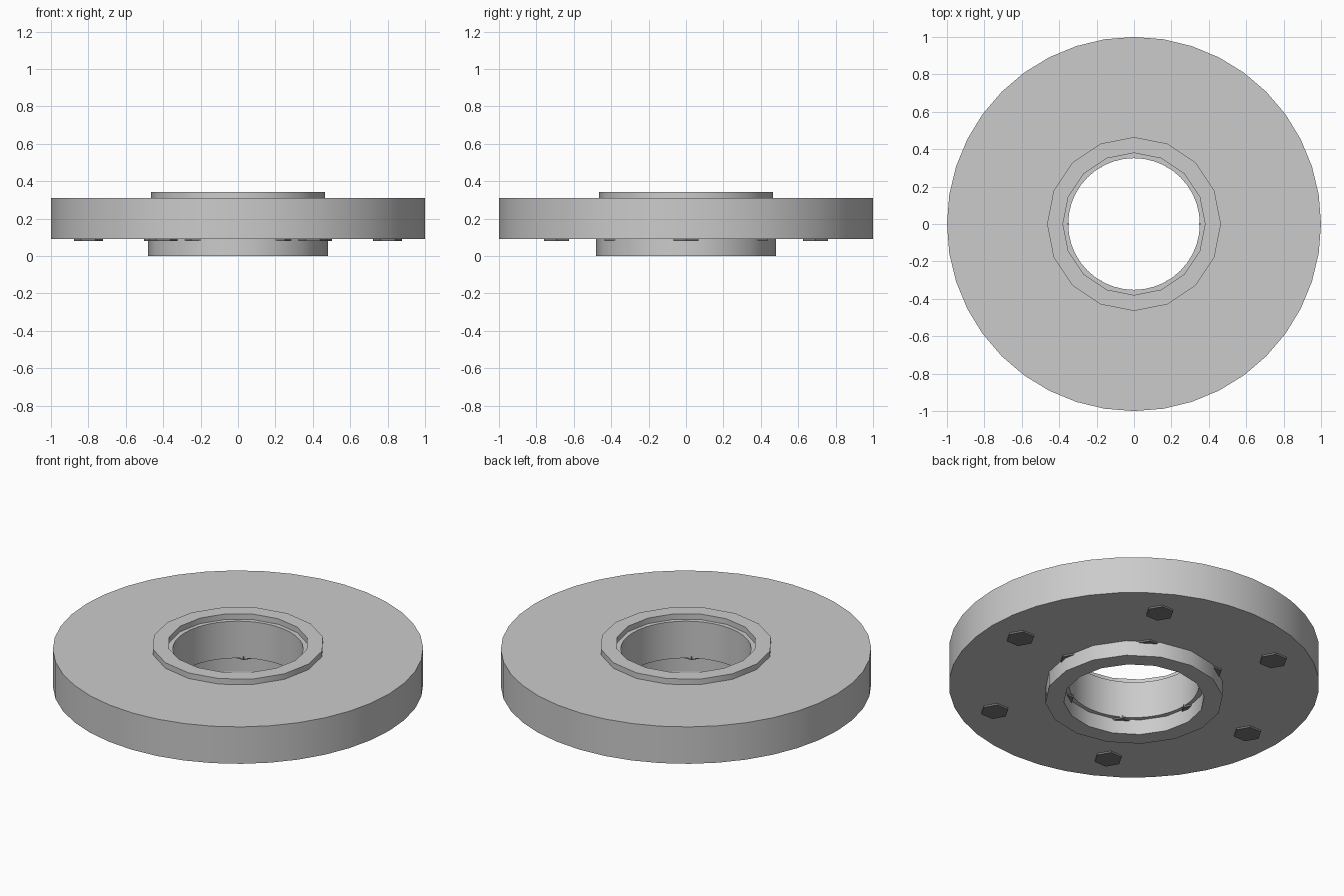
import bpy, bmesh, math

if "Cube" in bpy.data.objects:
    bpy.data.objects.remove(bpy.data.objects["Cube"])

dark = bpy.data.materials.new("dark_bolt")
dark.diffuse_color = (0.2, 0.2, 0.2, 1)
dark.use_nodes = True
dark.node_tree.nodes["Principled BSDF"].inputs["Base Color"].default_value = dark.diffuse_color


def finish(name, bm, smooth=True):
    bmesh.ops.recalc_face_normals(bm, faces=bm.faces[:])
    mesh = bpy.data.meshes.new(name)
    bm.to_mesh(mesh)
    bm.free()
    obj = bpy.data.objects.new(name, mesh)
    bpy.context.collection.objects.link(obj)
    if smooth:
        bpy.ops.object.select_all(action='DESELECT')
        obj.select_set(True)
        bpy.context.view_layer.objects.active = obj
        bpy.ops.object.shade_smooth_by_angle(angle=math.radians(35))
    return obj


def ring(name, r_out, r_in, z0, z1, sides):
    """Rectangular profile revolved around z, first vertex on the x axis."""
    bm = bmesh.new()
    loops = []
    for i in range(sides):
        a = 2 * math.pi * i / sides
        loops.append([bm.verts.new((r * math.cos(a), r * math.sin(a), z))
                      for r, z in ((r_out, z0), (r_out, z1), (r_in, z1), (r_in, z0))])
    for i in range(sides):
        a, b = loops[i], loops[(i + 1) % sides]
        for k in range(4):
            n = (k + 1) % 4
            bm.faces.new((a[k], b[k], b[n], a[n]))
    return finish(name, bm)


def hex_bolt(name, radius, angle):
    """Shallow hexagonal head with corners pointing along x."""
    bm = bmesh.new()
    bmesh.ops.create_cone(bm, cap_ends=True, segments=6,
                          radius1=0.077, radius2=0.077, depth=0.02)
    # cone vertices start on the y axis, so turn a corner onto x
    for v in bm.verts:
        v.co = (v.co.y, -v.co.x, v.co.z)
    # measured orientation check: widest along x
    if max(v.co.x for v in bm.verts) < max(v.co.y for v in bm.verts):
        for v in bm.verts:
            v.co = (v.co.y, -v.co.x, v.co.z)
    obj = finish(name, bm, smooth=False)
    obj.location = (radius * math.cos(angle), radius * math.sin(angle), 0.09)
    obj.data.materials.append(dark)


# Main plate and the two low-sided collars
ring("plate", 1.0, 0.352, 0.09, 0.31, 40)
ring("top_collar", 0.465, 0.38, 0.305, 0.343, 16)
ring("bottom_collar", 0.48, 0.38, 0.0, 0.095, 16)

# Outer and inner circles of bolt heads on the underside
for i in range(6):
    hex_bolt(f"outer_bolt_{i + 1}", 0.80, math.radians(60 * i))
    hex_bolt(f"inner_bolt_{i + 1}", 0.425, math.radians(60 * i))
